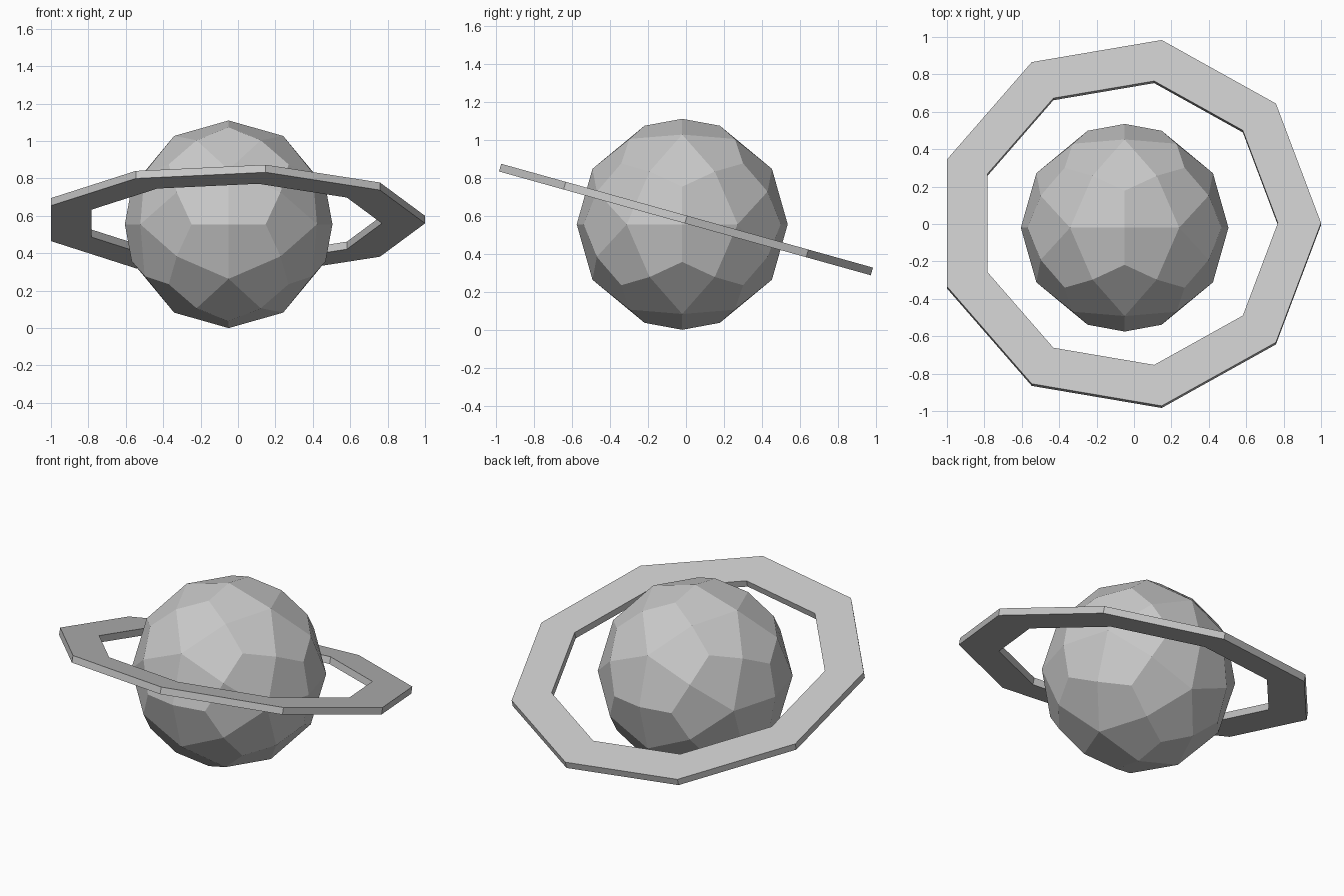
import bpy
import bmesh
from math import cos, sin, radians, tau, sqrt
from mathutils import Vector

cube = bpy.data.objects.get("Cube")
if cube:
    bpy.data.objects.remove(cube, do_unlink=True)

# One flat grey for the whole model
GREY = (0.58, 0.58, 0.58, 1.0)
grey = bpy.data.materials.new("light_grey")
grey.use_nodes = True
grey.diffuse_color = GREY
bsdf = next(n for n in grey.node_tree.nodes if n.type == 'BSDF_PRINCIPLED')
bsdf.inputs["Base Color"].default_value = GREY
bsdf.inputs["Roughness"].default_value = 0.8


def add_object(name, bm, location):
    bmesh.ops.recalc_face_normals(bm, faces=bm.faces)
    mesh = bpy.data.meshes.new(name)
    bm.to_mesh(mesh)
    bm.free()
    mesh.materials.append(grey)
    obj = bpy.data.objects.new(name, mesh)
    obj.location = location
    bpy.context.collection.objects.link(obj)
    return obj


def planet_mesh(radius):
    """Icosahedron with every triangle split into three kites on a sphere."""
    phi = (1 + sqrt(5)) / 2
    ico = bmesh.new()
    for a in (-1, 1):
        for b in (-phi, phi):
            for p in ((0, b, a), (a, 0, b), (b, a, 0)):
                ico.verts.new(p)
    bmesh.ops.convex_hull(ico, input=ico.verts)

    bm = bmesh.new()

    def on_sphere(*points):
        total = sum(points, Vector())
        return bm.verts.new(total.normalized() * radius)

    corner = {v: on_sphere(v.co) for v in ico.verts}
    middle = {e: on_sphere(*(v.co for v in e.verts)) for e in ico.edges}
    for face in ico.faces:
        centre = on_sphere(*(v.co for v in face.verts))
        for loop in face.loops:
            bm.faces.new((corner[loop.vert], middle[loop.edge], centre,
                          middle[loop.link_loop_prev.edge]))
    ico.free()
    return bm


def ring_mesh(outer, inner, thickness, sides):
    """Flat polygonal ring with a rectangular cross-section."""
    bm = bmesh.new()
    h = thickness / 2
    section = ((outer, -h), (outer, h), (inner, h), (inner, -h))
    rows = []
    for i in range(sides):
        a = tau * i / sides
        rows.append([bm.verts.new((r * cos(a), r * sin(a), z)) for r, z in section])
    for i, row in enumerate(rows):
        following = rows[(i + 1) % sides]
        for j in range(4):
            k = (j + 1) % 4
            bm.faces.new((row[j], following[j], following[k], row[k]))
    return bm


# Faceted planet
add_object("planet_body", planet_mesh(0.555), (-0.05, -0.02, 0.555))

# Nine-sided ring, tilted up towards the front
ring = add_object("planet_ring", ring_mesh(1.031, 0.80, 0.042, 9), (-0.031, 0, 0.58))
ring.rotation_euler.x = radians(-15.6)
